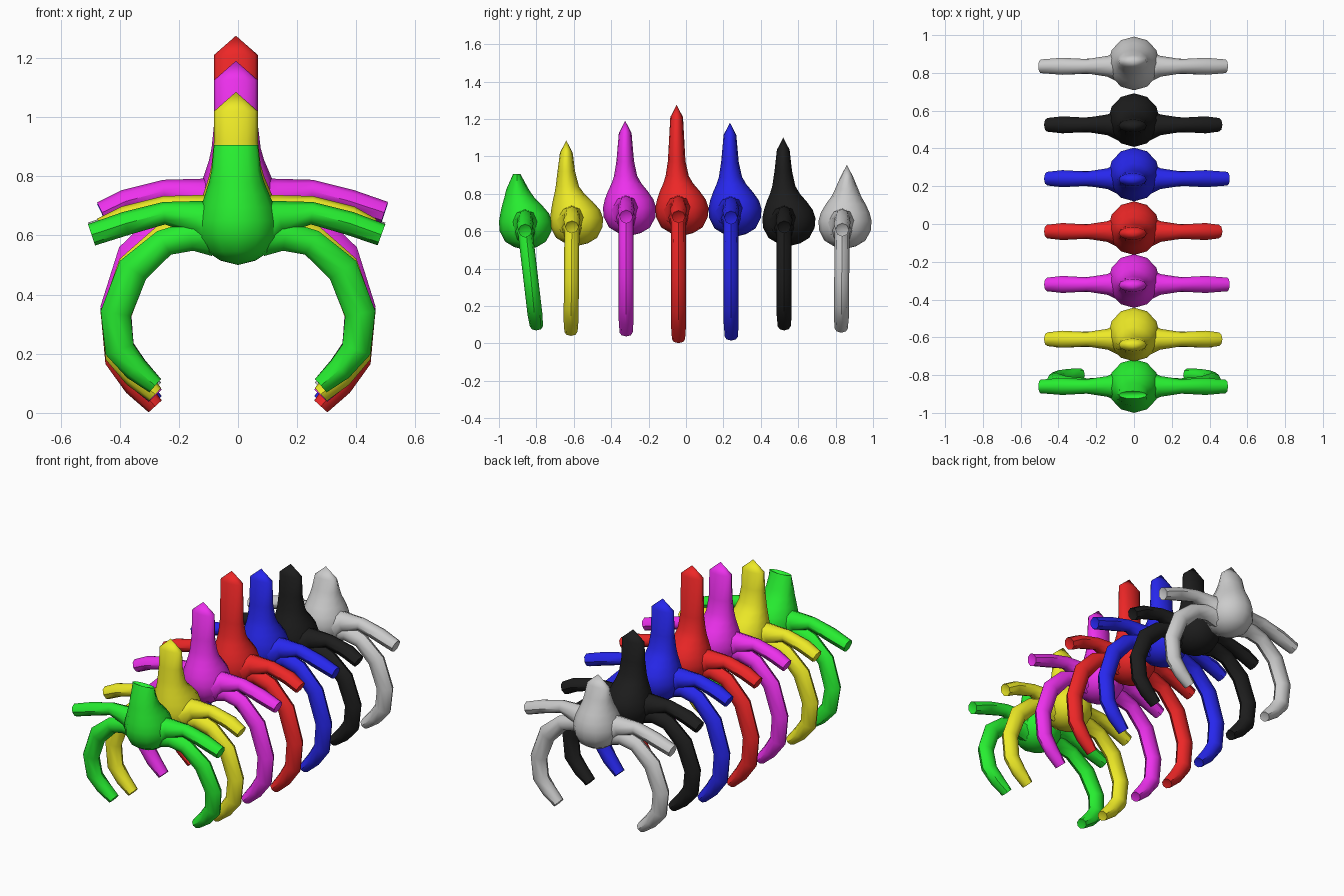
import bpy, bmesh, math
from mathutils import Vector

if "Cube" in bpy.data.objects:
    bpy.data.objects.remove(bpy.data.objects["Cube"])


def loft(bm, rings, start_tip, end_tip):
    """Skin a list of vertex rings and close both ends with a fan."""
    vr = [[bm.verts.new(p) for p in ring] for ring in rings]
    n = len(vr[0])
    for a, b in zip(vr, vr[1:]):
        for i in range(n):
            j = (i + 1) % n
            bm.faces.new((a[i], a[j], b[j], b[i]))
    for ring, tip in ((vr[0], start_tip), (vr[-1], end_tip)):
        t = bm.verts.new(tip)
        for i in range(n):
            bm.faces.new((ring[i], ring[(i + 1) % n], t))


def tube(bm, path, radii, depth, sides=8):
    """Tube along a path; radii are (in x-z plane, along y)."""
    pts = [Vector(p) for p in path]
    rings = []
    for k, (p, (r, ry)) in enumerate(zip(pts, radii)):
        t = pts[min(k + 1, len(pts) - 1)] - pts[max(k - 1, 0)]
        n = Vector((-t.z, 0, t.x)).normalized()
        rings.append([p + n * r * math.cos(a) + Vector((0, ry * math.sin(a), 0))
                      for a in (2 * math.pi * i / sides for i in range(sides))])
    end = pts[-1] + (pts[-1] - pts[-2]).normalized() * depth
    loft(bm, rings, pts[0], end)


def finish(bm, name, mat):
    bmesh.ops.recalc_face_normals(bm, faces=bm.faces)
    me = bpy.data.meshes.new(name)
    bm.to_mesh(me)
    bm.free()
    ob = bpy.data.objects.new(name, me)
    bpy.context.collection.objects.link(ob)
    for f in me.polygons:
        f.use_smooth = True
    if mat:
        me.materials.append(mat)
    bpy.ops.object.select_all(action='DESELECT')
    ob.select_set(True)
    bpy.context.view_layer.objects.active = ob
    bpy.ops.object.shade_smooth_by_angle(angle=math.radians(45))


def body(name, mat, yb, z0, yp, top, notched):
    # rounded body narrowing into the upright spine
    prof = [(-.115, .06, .06, 0), (-.085, .105, .11, 0), (-.03, .135, .138, 0),
            (.02, .137, .142, 0), (.065, .125, .13, .1), (.11, .108, .106, .4),
            (.15, .093, .08, .7), (.19, .083, .062, .9)]
    drop = 0 if notched else .065
    shoulder = top - drop - z0
    if shoulder > .32:
        prof.append((.27, .074, .047, 1))
    prof.append((shoulder, .074, .02 if notched else .034, 1))
    rings = []
    for dz, rx, ry, f in prof:
        cy = yb + (yp - yb) * f
        rings.append([Vector((-.007 * f + rx * math.cos(a), cy + ry * math.sin(a), z0 + dz))
                      for a in (2 * math.pi * i / 12 for i in range(12))])
    bm = bmesh.new()
    loft(bm, rings, Vector((0, yb, z0 - .13)),
         Vector((-.007, yp, top - .025 if notched else top)))
    finish(bm, name + "_vertebra", mat)


def side_parts(name, mat, z0, yr, yt, zt, reach):
    for side, s, x_tip in (("left", -1, reach[0]), ("right", 1, reach[1])):
        # side process
        bm = bmesh.new()
        tube(bm, [(s * .08, yr, z0 + .005), (s * .14, yr, z0 + .03), (s * .25, yr, z0 + .045),
                  (s * .38, yr, z0 + .01), (s * x_tip, yr, z0 - .028)],
             [(.09, .085), (.058, .055), (.038, .038), (.04, .045), (.038, .036)], -.015)
        finish(bm, f"{name}_{side}_process", mat)
        # curved rib
        zs = z0 - .03
        prof = [(.09, 1.0), (.16, .995), (.25, .95), (.355, .77), (.413, .48),
                (.40, .24), (.345, .11), (.28, 0)]
        path = [(s * x, yt + (yr - yt) * f, zt + (zs - zt) * f) for x, f in prof]
        bm = bmesh.new()
        tube(bm, path, [(.07, .06), (.05, .045), (.046, .04), (.054, .04), (.052, .04),
                        (.05, .04), (.042, .04), (.03, .035)], -.008)
        finish(bm, f"{name}_{side}_rib", mat)


# name, colour, body y, body z, spine y, top, rib root y, rib tip y, rib tip z, process reach
SEGMENTS = [
    ("green", (.02, .85, .03), -.858, .63, -.905, .905, -.86, -.80, .092, (.495, .485)),
    ("yellow", (.85, .82, .02), -.585, .65, -.64, 1.085, -.61, -.615, .062, (.46, .45)),
    ("magenta", (.85, .03, .85), -.302, .705, -.325, 1.19, -.32, -.32, .058, (.46, .495)),
    ("red", (.85, .02, .02), -.022, .705, -.05, 1.275, -.04, -.04, .022, (.46, .45)),
    ("blue", (.02, .02, .85), .262, .70, .235, 1.18, .24, .242, .036, (.46, .495)),
    ("black", (.012, .012, .012), .55, .65, .52, 1.10, .525, .525, .092, (.46, .45)),
    ("grey", None, .85, .635, .86, .955, .835, .83, .08, (.495, .485)),
]

for name, col, yb, z0, yp, top, yr, yt, zt, reach in SEGMENTS:
    mat = None
    if col:
        mat = bpy.data.materials.new(name)
        mat.diffuse_color = (*col, 1)
        mat.use_nodes = True
        mat.node_tree.nodes["Principled BSDF"].inputs["Base Color"].default_value = mat.diffuse_color
    body(name, mat, yb, z0, yp, top, name == "green")
    side_parts(name, mat, z0, yr, yt, zt, reach)
